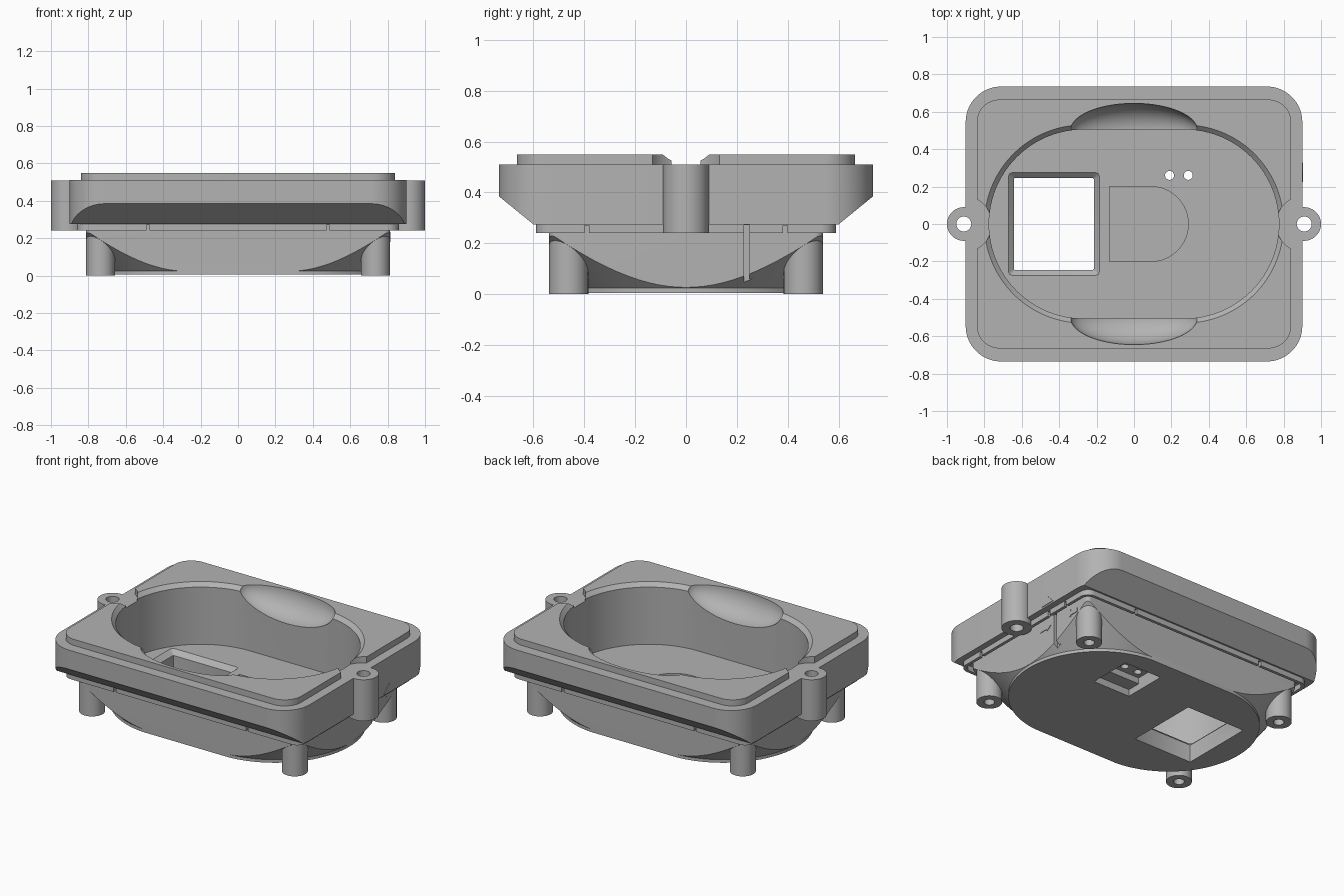
import bpy, bmesh, math

if "Cube" in bpy.data.objects:
    bpy.data.objects.remove(bpy.data.objects["Cube"])

grey = bpy.data.materials.new("grey plastic")
grey.diffuse_color = (0.45, 0.45, 0.45, 1)
grey.use_nodes = True
grey.node_tree.nodes["Principled BSDF"].inputs["Base Color"].default_value = grey.diffuse_color


def rrect(hx, hy, r, cx=0, cy=0, n=16):
    """Rounded rectangle outline, counter-clockwise."""
    pts = []
    for k, (sx, sy) in enumerate([(1, 1), (-1, 1), (-1, -1), (1, -1)]):
        for i in range(n + 1):
            a = math.pi / 2 * (k + i / n)
            pts.append((cx + sx * (hx - r) + r * math.cos(a),
                        cy + sy * (hy - r) + r * math.sin(a)))
    return pts


def stadium(r):
    return rrect(0.27 + r, r, r, n=24)


def rect(x0, x1, y0, y1):
    return [(x0, y0), (x1, y0), (x1, y1), (x0, y1)]


def loft(name, *rings, along_x=False):
    """Closed solid through (outline, height) rings; along_x maps to (y, z) outlines."""
    bm = bmesh.new()
    loops = [[bm.verts.new((h, p[0], p[1]) if along_x else (p[0], p[1], h)) for p in pts]
             for pts, h in rings]
    n = len(loops[0])
    for a, b in zip(loops, loops[1:]):
        for i in range(n):
            j = (i + 1) % n
            bm.faces.new((a[i], a[j], b[j], b[i]))
    bm.faces.new(loops[0][::-1])
    bm.faces.new(loops[-1])
    bmesh.ops.remove_doubles(bm, verts=bm.verts, dist=1e-5)
    bmesh.ops.recalc_face_normals(bm, faces=bm.faces)
    me = bpy.data.meshes.new(name)
    bm.to_mesh(me)
    bm.free()
    ob = bpy.data.objects.new(name, me)
    bpy.context.collection.objects.link(ob)
    me.materials.append(grey)
    return ob


def prism(name, pts, z0, z1, along_x=False):
    return loft(name, (pts, z0), (pts, z1), along_x=along_x)


def circle(cx, cy, r):
    return rrect(r, r, r, cx, cy, 10)


def combine(ob, other, op):
    """Apply a boolean and remove the helper."""
    m = ob.modifiers.new("bool", 'BOOLEAN')
    m.operation, m.object, m.solver = op, other, 'EXACT'
    bpy.context.view_layer.objects.active = ob
    bpy.ops.object.modifier_apply(modifier=m.name)
    bpy.data.objects.remove(other, do_unlink=True)


def add(ob, other):
    combine(ob, other, 'UNION')


def cut(ob, other):
    combine(ob, other, 'DIFFERENCE')


def smooth(ob):
    bpy.ops.object.select_all(action='DESELECT')
    ob.select_set(True)
    bpy.context.view_layer.objects.active = ob
    bpy.ops.object.shade_smooth_by_angle(angle=math.radians(30))


# Upper body, with its long sides sloping in underneath
housing = prism("housing", rrect(0.9, 0.735, 0.19), 0.275, 0.51)
slope = [(-0.6, 0.275), (0.6, 0.275), (0.735, 0.385), (0.735, 0.6), (-0.735, 0.6), (-0.735, 0.385)]
slope = [(y * 1.0001, z - 0.0002) for y, z in slope]
combine(housing, prism("slope", slope, -1.1, 1.1, True), 'INTERSECT')

# Raised lip, cleared around the screw ears
lip = prism("lip", rrect(0.84, 0.665, 0.12), 0.49, 0.55)
for s in (-1, 1):
    cut(lip, prism("clearance", circle(s * 0.91, 0, 0.15), 0.51, 0.6))
add(housing, lip)

# Seal ring under the body: grooved and notched
ring = prism("ring", rrect(0.86, 0.59, 0.06), 0.24, 0.3)
cut(ring, prism("ring_inside", rrect(0.84, 0.57, 0.045), 0.2, 0.275))
for s in (-1, 1):
    cut(ring, prism("notch", rect(s * 0.48 - 0.008, s * 0.48 + 0.008, -0.7, 0.7), 0.2, 0.27))
    cut(ring, prism("notch", rect(-1, 1, s * 0.39 - 0.008, s * 0.39 + 0.008), 0.2, 0.27))
add(housing, ring)

# Lower hull: flared stadium trimmed to a box
hull = loft("hull", (stadium(0.54), 0.005), (stadium(0.54), 0.025), (stadium(0.845), 0.32))
combine(hull, prism("hull_box", rrect(0.812, 0.538, 0.03), -0.1, 0.30), 'INTERSECT')
add(housing, hull)

# Screw ears at both ends
for s in (-1, 1):
    add(housing, prism("ear", circle(s * 0.91, 0, 0.09), 0.24, 0.5099))

# Main cavity with chamfered mouth
cut(housing, loft("cavity", (stadium(0.505), 0.15), (stadium(0.505), 0.525),
                  (stadium(0.532), 0.552), (stadium(0.532), 0.7)))
for s in (-1, 1):
    cut(housing, prism("ear_hole", circle(s * 0.91, 0, 0.04), 0.1, 0.7))

# Finger scoops on the long sides
for s in (-1, 1):
    bpy.ops.mesh.primitive_uv_sphere_add(segments=64, ring_count=32, radius=1,
                                         location=(0, s * 0.5, 0.55))
    scoop = bpy.context.object
    scoop.scale = (0.34, 0.145, 0.15)
    bpy.ops.object.transform_apply(location=False, rotation=False, scale=True)
    scoop.data.materials.append(grey)
    cut(housing, scoop)

# Window opening with chamfered inner edge
cut(housing, loft("window", (rrect(0.213, 0.245, 0.004, -0.428, 0, 2), -0.1),
                  (rrect(0.213, 0.245, 0.004, -0.428, 0, 2), 0.12),
                  (rrect(0.243, 0.275, 0.02, -0.428, 0, 2), 0.15),
                  (rrect(0.243, 0.275, 0.02, -0.428, 0, 2), 0.2)))

# D-shaped recess in the floor
arc = [(0.09 + 0.2 * math.cos(a), 0.2 * math.sin(a))
       for a in [math.pi * (i / 32 - 0.5) for i in range(33)]]
cut(housing, prism("d_recess", arc + [(-0.13, 0.2), (-0.13, -0.2)], 0.08, 0.2))

# Connector pocket underneath, with two wire holes
cut(housing, prism("pocket", rect(0.14, 0.41, 0.21, 0.41), -0.1, 0.09))
cut(housing, prism("pocket_step", rect(0.14, 0.41, 0.12, 0.22), -0.1, 0.05))
for x in (0.19, 0.29):
    cut(housing, prism("wire_hole", circle(x, 0.26, 0.024), 0.05, 0.2))

# Hooked wire slot in the right end
cut(housing, prism("slot", rect(0.228, 0.25, 0.012, 0.272), 0.785, 0.87, True))
cut(housing, prism("slot_hook", [(0.24, 0.06), (0.33, 0.065), (0.27, 0.025), (0.285, 0.05), (0.24, 0.05)],
                   0.785, 0.87, True))
smooth(housing)

# Corner posts with blind screw holes
for name, sx, sy in (("front_right_post", 1, -1), ("front_left_post", -1, -1),
                     ("back_right_post", 1, 1), ("back_left_post", -1, 1)):
    c = (sx * 0.735, sy * 0.461)
    post = prism(name, circle(*c, 0.077), 0, 0.235)
    cut(post, prism("post_hole", circle(*c, 0.032), -0.1, 0.1))
    smooth(post)

# Direction arrows on the right end
prism("up_arrow", [(0.225, 0.285), (0.328, 0.285), (0.277, 0.338)], 0.895, 0.904, True)
for name, tip, d in (("right_arrow", 0.205, 1), ("left_arrow", 0.345, -1)):
    shape = [(0, 0), (-0.04, 0.026), (-0.04, 0.014), (-0.1, 0.014),
             (-0.1, -0.014), (-0.04, -0.014), (-0.04, -0.026)]
    prism(name, [(tip + d * y, 0.207 + z) for y, z in shape], 0.808, 0.816, True)
